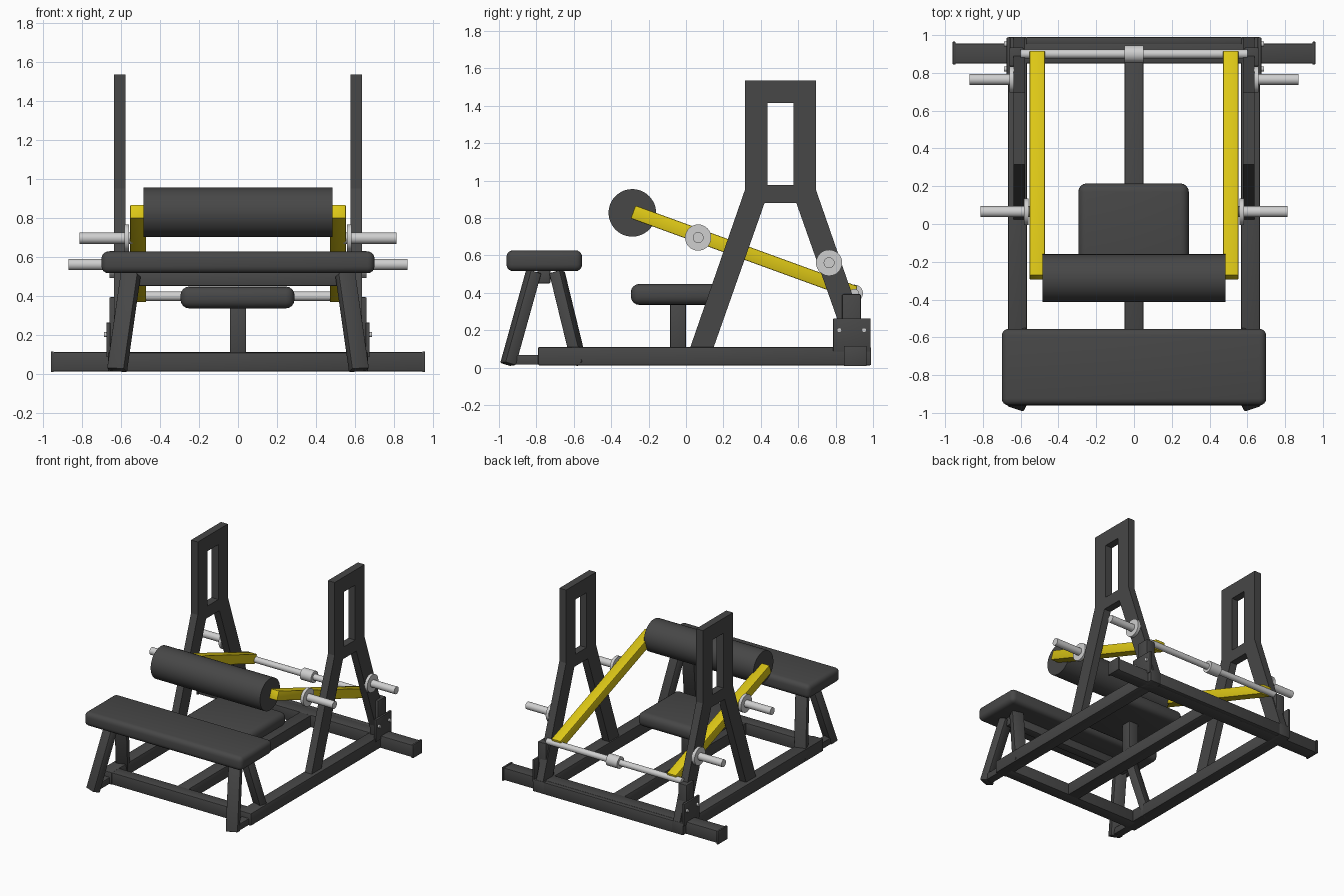
import bpy, bmesh, math
from mathutils import Vector, Matrix

if "Cube" in bpy.data.objects:
    bpy.data.objects.remove(bpy.data.objects["Cube"])


def material(name, rgb):
    m = bpy.data.materials.new(name)
    m.diffuse_color = (*rgb, 1)
    m.use_nodes = True
    m.node_tree.nodes["Principled BSDF"].inputs["Base Color"].default_value = m.diffuse_color
    return m


DARK = material("dark_grey", (0.063, 0.063, 0.063))
YELLOW = material("yellow", (0.72, 0.57, 0.008))
SILVER = material("light_grey", (0.62, 0.62, 0.62))


def finish(name, bm, mat, bevel=0.0, segments=2, smooth=True):
    bmesh.ops.recalc_face_normals(bm, faces=bm.faces)
    if bevel:
        bmesh.ops.bevel(bm, geom=bm.edges[:], offset=bevel, segments=segments,
                        profile=0.5, affect='EDGES', clamp_overlap=True)
    me = bpy.data.meshes.new(name)
    bm.to_mesh(me)
    bm.free()
    me.materials.append(mat)
    ob = bpy.data.objects.new(name, me)
    bpy.context.collection.objects.link(ob)
    if smooth:
        bpy.ops.object.select_all(action='DESELECT')
        ob.select_set(True)
        bpy.context.view_layer.objects.active = ob
        bpy.ops.object.shade_smooth_by_angle(angle=math.radians(35))
    return ob


def box(name, x, y, z, mat=DARK, bevel=0.006, segments=2):
    """Box from (min, max) ranges."""
    bm = bmesh.new()
    size = [b - a for a, b in (x, y, z)]
    mid = [(a + b) / 2 for a, b in (x, y, z)]
    bmesh.ops.create_cube(bm, size=1, matrix=Matrix.Translation(mid) @ Matrix.Diagonal((*size, 1)))
    return finish(name, bm, mat, bevel, segments)


def beam(name, a, b, width, depth, mat=DARK, roll=0.0, bevel=0.006):
    """Rectangular tube between two points, width measured along x."""
    a, b = Vector(a), Vector(b)
    d = b - a
    zx = d.normalized()
    xx = (Vector((1, 0, 0)) - zx * zx.x).normalized()
    rot = Matrix((xx, zx.cross(xx), zx)).transposed().to_4x4()
    bm = bmesh.new()
    bmesh.ops.create_cube(bm, size=1, matrix=Matrix.Translation((a + b) / 2) @ rot
                          @ Matrix.Rotation(roll, 4, 'Z')
                          @ Matrix.Diagonal((width, depth, d.length, 1)))
    return finish(name, bm, mat, bevel)


def rod(name, x, y, z, r, mat=SILVER, bevel=0.0, sides=32):
    """Cylinder along x between two x values."""
    bm = bmesh.new()
    m = Matrix.Translation(((x[0] + x[1]) / 2, y, z)) @ Matrix.Rotation(math.pi / 2, 4, 'Y')
    bmesh.ops.create_cone(bm, cap_ends=True, segments=sides, radius1=r, radius2=r,
                          depth=abs(x[1] - x[0]), matrix=m)
    return finish(name, bm, mat, bevel)


def upright(name, x0, x1):
    """A-shaped side frame: half outline extruded, then mirrored about its middle."""
    mid = 0.505
    half = [(0.02, 0.1), (0.145, 0.1), (0.42, 0.88), (mid, 0.88), (mid, 0.975), (0.435, 0.975),
            (0.435, 1.415), (mid, 1.415), (mid, 1.535), (0.315, 1.535), (0.315, 0.95)]
    bm = bmesh.new()
    f = bm.faces.new([bm.verts.new((x0, y, z)) for y, z in half])
    ext = bmesh.ops.extrude_face_region(bm, geom=[f], use_keep_orig=True)
    bmesh.ops.translate(bm, vec=(x1 - x0, 0, 0),
                        verts=[v for v in ext['geom'] if isinstance(v, bmesh.types.BMVert)])
    seam = [f for f in bm.faces if all(abs(v.co.y - mid) < 1e-5 for v in f.verts)]
    bmesh.ops.delete(bm, geom=seam, context='FACES')
    dup = bmesh.ops.duplicate(bm, geom=bm.verts[:] + bm.edges[:] + bm.faces[:])
    for v in dup['geom']:
        if isinstance(v, bmesh.types.BMVert):
            v.co.y = 2 * mid - v.co.y
    bmesh.ops.remove_doubles(bm, verts=bm.verts[:], dist=1e-4)
    finish(name, bm, DARK, 0.0, smooth=False)


# Base frame
box("rear_crossbar", (-0.95, 0.95), (0.85, 0.955), (0.012, 0.11))
box("rear_crossbar_back", (-0.57, 0.57), (0.95, 0.99), (0.012, 0.108))
box("front_crossbar", (-0.6, 0.6), (-0.785, -0.69), (0.012, 0.108))
box("centre_rail", (-0.05, 0.05), (-0.7, 0.86), (0.012, 0.108))

# Seat on its post
box("seat_post", (-0.042, 0.042), (-0.085, 0.0), (0.1, 0.345))
box("seat", (-0.295, 0.29), (-0.295, 0.215), (0.335, 0.447), bevel=0.045, segments=4)

# Bench pad and its support bar
box("bench_pad", (-0.7, 0.7), (-0.96, -0.555), (0.515, 0.627), bevel=0.036, segments=4)
box("bench_support", (-0.56, 0.56), (-0.795, -0.725), (0.45, 0.52))

# Padded roller and pivot rod
rod("roller_pad", (-0.485, 0.485), -0.287, 0.827, 0.127, DARK, sides=48)
rod("pivot_rod", (-0.6, 0.6), 0.9, 0.397, 0.024)
rod("pivot_collar", (-0.05, 0.05), 0.9, 0.397, 0.046)

for s, side in ((-1, "left"), (1, "right")):
    def span(a, b):
        return (min(s * a, s * b), max(s * a, s * b))

    # Floor rail, crossbar end cap and side frame
    box(side + "_rail", span(0.567, 0.667), (-0.79, 0.99), (0.012, 0.11))
    box(side + "_end_cap", span(0.945, 0.96), (0.845, 0.965), (0.008, 0.115), bevel=0.003)
    upright(side + "_upright", s * 0.577, s * 0.637)

    # Pivot post with bolted plate
    box(side + "_pivot_post", span(0.585, 0.66), (0.835, 0.935), (0.1, 0.392))
    box(side + "_plate", span(0.655, 0.674), (0.787, 0.987), (0.085, 0.262), bevel=0.003)
    for y in (0.82, 0.952):
        rod(side + "_bolt", span(0.67, 0.688), y, 0.2, 0.013, sides=12)

    # Lever arm
    beam(side + "_arm", (s * 0.512, -0.283, 0.832), (s * 0.512, 0.905, 0.4),
         0.082, 0.074, YELLOW)

    # Weight pegs with their stop discs
    rod(side + "_arm_peg", span(0.54, 0.812), 0.065, 0.695, 0.029)
    rod(side + "_arm_peg_disc", span(0.558, 0.582), 0.065, 0.695, 0.07)
    rod(side + "_storage_peg", span(0.6, 0.87), 0.765, 0.56, 0.029)
    rod(side + "_storage_peg_disc", span(0.636, 0.66), 0.765, 0.56, 0.07)

    # Splayed bench legs and the foot bar that joins them
    for y0, y1, end, turn in ((-0.952, -0.815, "front", 1), (-0.57, -0.69, "rear", -1)):
        beam(side + "_bench_leg_" + end, (s * 0.62, y0, 0.018), (s * 0.55, y1, 0.51),
             0.092, 0.062, roll=s * turn * 0.3)
    box(side + "_foot_bar", span(0.585, 0.65), (-0.94, -0.58), (0.015, 0.068))
